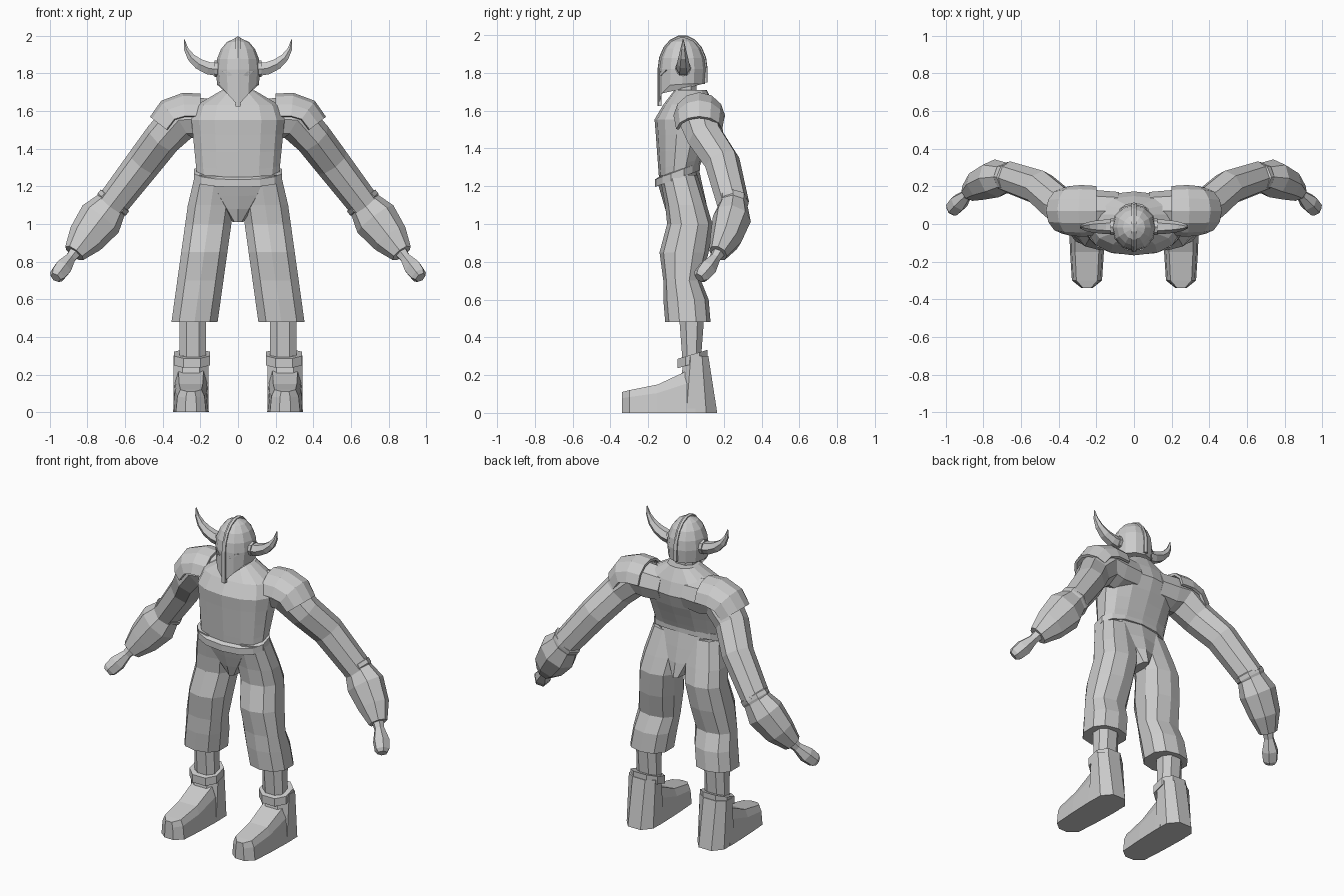
import bpy, bmesh
from math import sin, cos, pi, radians
from mathutils import Vector

if "Cube" in bpy.data.objects:
    bpy.data.objects.remove(bpy.data.objects["Cube"])

grey = bpy.data.materials.new("plain grey")
grey.use_nodes = True
tone = (0.6, 0.6, 0.6, 1)
grey.diffuse_color = tone
grey.node_tree.nodes["Principled BSDF"].inputs["Base Color"].default_value = tone


def loft(name, rings, closed=True, thickness=0):
    """Skin a list of point rings with flat quads; open arcs get a thickness."""
    bm = bmesh.new()
    rows = [[bm.verts.new(point) for point in ring] for ring in rings]
    count = len(rows[0])
    for lower, upper in zip(rows, rows[1:]):
        for i in range(count if closed else count - 1):
            j = (i + 1) % count
            bm.faces.new((lower[i], lower[j], upper[j], upper[i]))
    if closed:
        bm.faces.new(rows[0])
        bm.faces.new(rows[-1])
    bmesh.ops.recalc_face_normals(bm, faces=bm.faces)
    mesh = bpy.data.meshes.new(name)
    bm.to_mesh(mesh)
    bm.free()
    mesh.materials.append(grey)
    part = bpy.data.objects.new(name, mesh)
    bpy.context.collection.objects.link(part)
    if thickness:
        shell = part.modifiers.new("thickness", "SOLIDIFY")
        shell.thickness = thickness
        shell.offset = 0


def pair(name, rings, **options):
    """Build the same part on both sides of the body."""
    loft("left_" + name, rings, **options)
    mirrored = [[(-x, y, z) for x, y, z in ring] for ring in rings]
    loft("right_" + name, mirrored, **options)


def rounded(value, power=0.85):
    return abs(value) ** power * (1 if value > 0 else -1)


def level(x, y, z, width, depth, sides=10, slope=0):
    """Horizontal ring with squarish corners; slope lifts its back."""
    ring = []
    for i in range(sides):
        angle = 2 * pi * (i + 0.5) / sides
        dx, dy = width * rounded(cos(angle)), depth * rounded(sin(angle))
        ring.append((x + dx, y + dy, z + slope * dy))
    return ring


def tube(stations, sides=8, start=0, span=360, flatten=1):
    """Rings across a path of (centre, radius) stations."""
    centres = [centre for centre, radius in stations]
    rings = []
    for i, (centre, radius) in enumerate(stations):
        along = (centres[min(i + 1, len(centres) - 1)] - centres[max(i - 1, 0)]).normalized()
        up = along.cross(Vector((0, 1, 0))).normalized()
        side = along.cross(up) * flatten
        count = sides if span == 360 else sides + 1
        angles = [radians(start + span * k / sides) for k in range(count)]
        rings.append([centre + radius * (up * sin(a) + side * cos(a)) for a in angles])
    return rings


def arm_line(*stations):
    """Place (x, radius) stations on the line from shoulder to fist."""
    placed = []
    for x, radius in stations:
        y = 0.25 - min(0.18, 2 * (x - 0.67) ** 2)
        z = 1.56 - 1.3 * max(0, x - 0.32)
        placed.append((Vector((x, y, z)), radius))
    return placed


# Torso: widens to the chest, then closes in to the neck
torso = []
for step in range(7):
    t = step / 6
    closing = max(0, t - 0.7)
    front = -0.14 - 0.04 * t + 0.4 * closing
    back = 0.06 + 0.17 * t - 0.4 * closing
    torso.append(level(0, (front + back) / 2, 1.24 + 0.47 * t, 0.22 + 0.05 * t - 2 * closing ** 2,
                       (back - front) / 2, sides=14, slope=0.35 * max(0, 1 - 2 * t)))
loft("torso", torso)
loft("neck", [level(0, 0, z, 0.07, 0.06, sides=8) for z in (1.65, 1.8)])

# Tilted belt with bevelled rims
belt = []
for width, height in ((0.22, 0), (0.238, 0), (0.238, 0.04), (0.22, 0.045)):
    belt.append(level(0, -0.045, 1.24 + height, width, width - 0.118, sides=14, slope=0.37))
loft("belt", belt)

# Trousers
pelvis = []
for step in range(4):
    t = step / 3
    pelvis.append(level(0, 0.02 - 0.06 * t, 1.01 + 0.24 * t, 0.03 + 0.19 * t, 0.11, slope=0.3 * t))
loft("pelvis", pelvis)
trouser = ((1.26, -0.04, 0.1), (1.1, 0, 0.11), (1, 0.02, 0.12), (0.85, -0.01, 0.13),
           (0.7, -0.02, 0.1), (0.6, 0, 0.12), (0.48, 0.01, 0.12))
pair("trouser_leg", [level(0.13 + 0.14 * (1.2 - z), y, z, 0.128 - 0.1 * max(0, z - 1.1), depth)
                     for z, y, depth in trouser])

# Shins and boots
pair("shin", [level(0.24, 0.03, z, 0.075, 0.03 + 0.08 * z, sides=8) for z in (0.5, 0.25)])
pair("boot_shaft", [level(0.25, 0.055, z, 0.1, 0.118 - z / 6, sides=8) for z in (0, 0.3)])
pair("boot_cuff", [level(0.245, 0.035, z, 0.102, 0.085, sides=8, slope=0.3) for z in (0.26, 0.31)])
foot = []
for y, half, top in ((-0.34, 0.03, 0.11), (-0.3, 0.08, 0.12), (-0.15, 0.09, 0.15),
                     (0, 0.095, 0.22), (0.05, 0.095, 0.22)):
    outline = ((-1, 0), (1, 0), (0.9, 0.7), (0.7, 1), (-0.7, 1), (-0.9, 0.7))
    foot.append([(0.25 + half * u, y, top * v) for u, v in outline])
pair("foot", foot)

# Arms, wrist guards, hands and shoulder plates
pair("arm", tube(arm_line((0.08, 0.1), (0.2, 0.11), (0.3, 0.115), (0.4, 0.1), (0.5, 0.095),
                          (0.67, 0.085))))
pair("wrist_guard", tube(arm_line((0.65, 0.08), (0.655, 0.095), (0.67, 0.095), (0.675, 0.09),
                                  (0.73, 0.12), (0.81, 0.1), (0.87, 0.06)), flatten=0.85))
pair("hand", tube(arm_line((0.85, 0.04), (0.89, 0.03), (0.93, 0.05), (0.96, 0.045), (0.97, 0.03)),
                  sides=6))
pair("shoulder_plate", tube(arm_line((0.2, 0.125), (0.28, 0.13), (0.33, 0.125), (0.37, 0.115)),
                            sides=6, start=5, span=170), closed=False, thickness=0.016)

# Helmet: domed top, with a front rim that drops to a point
brow, middle = 1.82, -0.018
shape = [(1.74, 0.94)]
for degrees in (0, 20, 40, 60, 85):
    shape.append((brow + 0.17 * sin(radians(degrees)), cos(radians(degrees))))
helmet = []
for z, scale in shape:
    turns = [pi * i / 6 for i in range(12)]
    helmet.append([Vector((0.118 * scale * sin(a), middle - 0.125 * scale * cos(a), z)) for a in turns])
for point in helmet[0]:
    if point.y < middle:
        point.z = min(point.z, 1.63 + abs(point.x) * 1.1)
        point.y -= 0.008
loft("helmet", helmet)

# Crest running from the nose point over the top
ridge = [(-0.125, -0.195)]
for degrees in range(0, 181, 20):
    ridge.append((-0.125 * cos(radians(degrees)), 0.17 * sin(radians(degrees))))
ridge.append((0.125, -0.07))
crest = []
for dy, dz in ridge:
    corners = ((-0.012, 1.03), (0, 1.06), (0.012, 1.03), (0.012, 0.9), (-0.012, 0.9))
    crest.append([(x, middle + dy * k, brow + dz * (k if dz > 0 else 1)) for x, k in corners])
loft("helmet_crest", crest)

# Thin eye plates that follow the front facets
eye = ((0.03, 1.79), (0.05, 1.785), (0.085, 1.815), (0.05, 1.81))
pair("eye", [[(x, 0.28 * x + 0.8 * max(0, x - 0.06) - offset, z) for x, z in eye]
             for offset in (0.141, 0.15)])

# Horns: a quarter turn outwards and up, with a collar at the root
horn = []
for step in range(6):
    angle = pi / 2 * step / 5
    centre = Vector((0.1 + 0.185 * sin(angle), -0.015, 1.82 + 0.16 * (1 - cos(angle))))
    horn.append((centre, 0.038 * cos(angle) + 0.002))
pair("horn", tube(horn, sides=6))
pair("horn_collar", tube([(Vector((x, -0.015, 1.825)), 0.044) for x in (0.1, 0.125)]))
